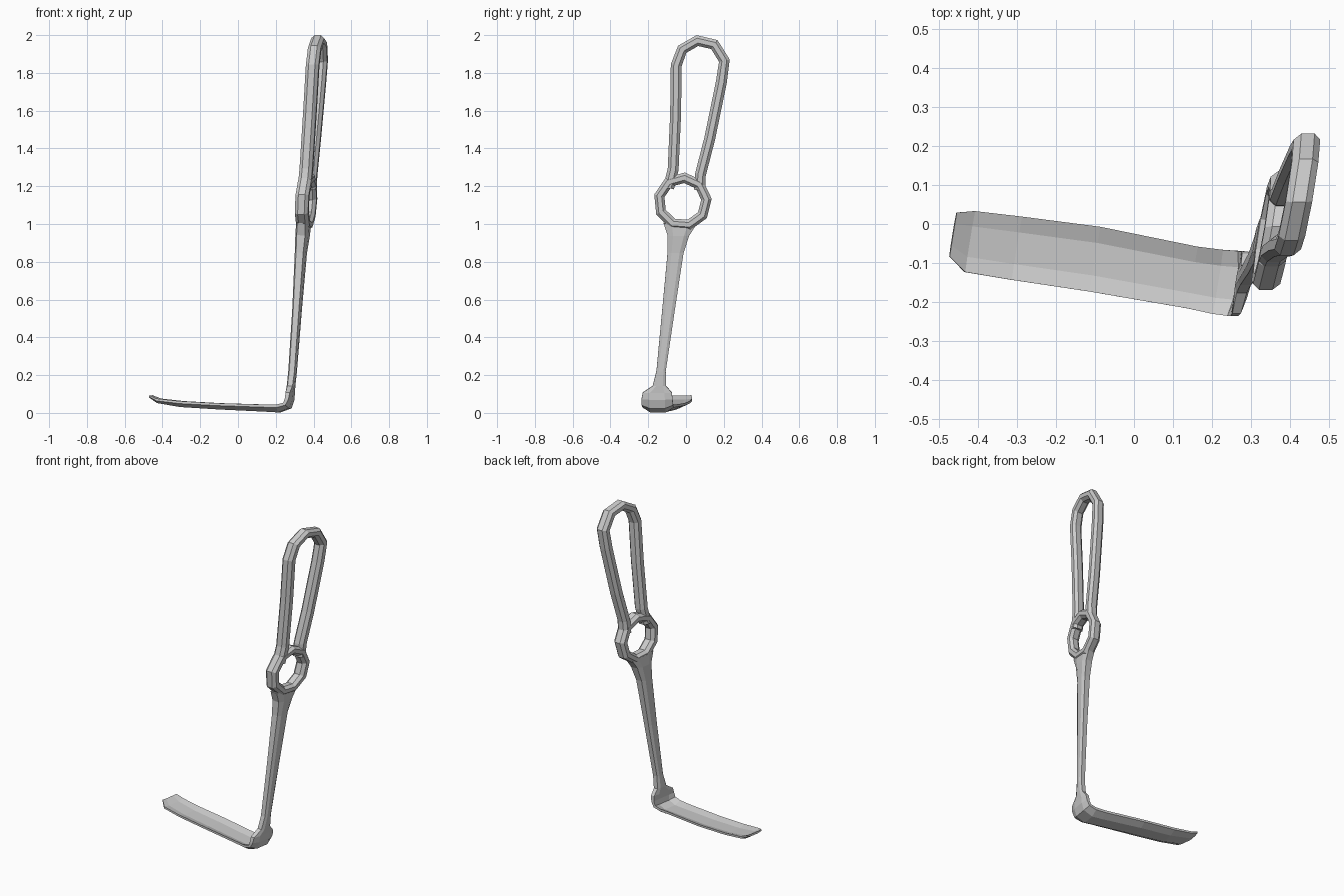
import bpy, bmesh, math
from mathutils import Vector

if "Cube" in bpy.data.objects:
    bpy.data.objects.remove(bpy.data.objects["Cube"])

ACROSS = Vector((0.16, 0.987, 0.0))   # shared width direction of the whole tool


def skin(name, rings, closed=False):
    """Bridge equal-length rings of points into one flat-shaded mesh."""
    bm = bmesh.new()
    rows = [[bm.verts.new(p) for p in r] for r in rings]
    n, m = len(rows), len(rows[0])
    for i in range(n if closed else n - 1):
        a, b = rows[i], rows[(i + 1) % n]
        for j in range(m):
            k = (j + 1) % m
            bm.faces.new((a[j], a[k], b[k], b[j]))
    if not closed:
        bm.faces.new(rows[0])
        bm.faces.new(rows[-1][::-1])
    bmesh.ops.recalc_face_normals(bm, faces=bm.faces)
    me = bpy.data.meshes.new(name)
    bm.to_mesh(me)
    bm.free()
    ob = bpy.data.objects.new(name, me)
    bpy.context.collection.objects.link(ob)
    return ob


def section(x, y, z, w, t, sag, angle, edge=0.65):
    """Dished, chamfered cross-section; angle turns its inner face from up to -x."""
    a = math.radians(angle)
    nrm = Vector((math.cos(a), 0, math.sin(a)))
    c = Vector((x, y, z))
    vs = (-1, -0.5, 0.5, 1)
    pts = []
    for side, order in ((1, vs), (-1, vs[::-1])):
        for v in order:
            h = side * t * (edge if abs(v) == 1 else 1)
            pts.append(c + ACROSS * (w * v) + nrm * (h - sag * (1 - v * v)))
    return pts


# Blade: shallow trough curling up through the heel and narrowing to the neck
blade = [
    (-0.463, -0.027, 0.090, 0.057, 0.006, 0.005, 80),
    (-0.420, -0.045, 0.070, 0.079, 0.009, 0.012, 80),
    (-0.300, -0.062, 0.056, 0.082, 0.010, 0.020, 87),
    (-0.100, -0.090, 0.045, 0.084, 0.010, 0.022, 88),
    (0.150, -0.137, 0.037, 0.080, 0.011, 0.026, 88),
    (0.215, -0.148, 0.036, 0.083, 0.012, 0.029, 95),
    (0.258, -0.152, 0.047, 0.084, 0.013, 0.022, 130),
    (0.271, -0.153, 0.075, 0.083, 0.015, 0.010, 165),
    (0.275, -0.152, 0.108, 0.078, 0.017, 0.004, 174),
    (0.281, -0.141, 0.143, 0.036, 0.020, 0.0, 175),
]
# Shaft: slim chamfered bar flaring towards the ring
shaft = [
    (0.289, -0.132, 0.220, 0.025, 0.021, 0.0, 175),
    (0.313, -0.092, 0.550, 0.034, 0.023, 0.0, 175),
    (0.333, -0.055, 0.850, 0.043, 0.029, 0.0, 175),
    (0.342, -0.040, 0.940, 0.058, 0.034, 0.0, 175),
    (0.348, -0.030, 1.005, 0.090, 0.033, 0.0, 175),
]
skin("blade_and_shaft", [section(*s) for s in blade + shaft])


def tilt(y, z, depth=0.0):
    """Place a point of the side outline on the leaning handle plane."""
    x = 0.275 + 0.075 * z + 0.17 * (y + 0.15 - 0.11 * z)
    return Vector((x + depth, y, z))


def frame_bar(name, path, w, d, closed=False):
    """Sweep a chamfered bar along a y/z outline."""
    prof = [(-w, -0.5 * d), (-0.45 * w, -d), (0.45 * w, -d), (w, -0.5 * d),
            (w, 0.5 * d), (0.45 * w, d), (-0.45 * w, d), (-w, 0.5 * d)]
    n = len(path)
    rings = []
    for i, p in enumerate(path):
        p = Vector(p)
        prev = Vector(path[i - 1 if closed else max(i - 1, 0)])
        nxt = Vector(path[(i + 1) % n if closed else min(i + 1, n - 1)])
        t = (nxt - p).normalized() + (p - prev).normalized()
        t.normalize()
        side = Vector((-t.y, t.x))
        rings.append([tilt(*(p + side * o), e) for o, e in prof])
    return skin(name, rings, closed)


# Finger ring in the middle of the handle
ring = [(-0.018 + 0.127 * math.cos(k * math.tau / 9 + 0.1),
         1.118 + 0.127 * math.sin(k * math.tau / 9 + 0.1)) for k in range(9)]
frame_bar("finger_ring", ring, 0.028, 0.035, True)

# Long open loop grip
loop = [(-0.092, 1.19), (-0.068, 1.29), (-0.055, 1.58), (-0.052, 1.84),
        (-0.020, 1.925), (0.060, 1.971), (0.150, 1.950), (0.203, 1.865),
        (0.187, 1.75), (0.125, 1.45), (0.076, 1.26), (0.072, 1.18)]
frame_bar("loop_grip", loop, 0.029, 0.034)
